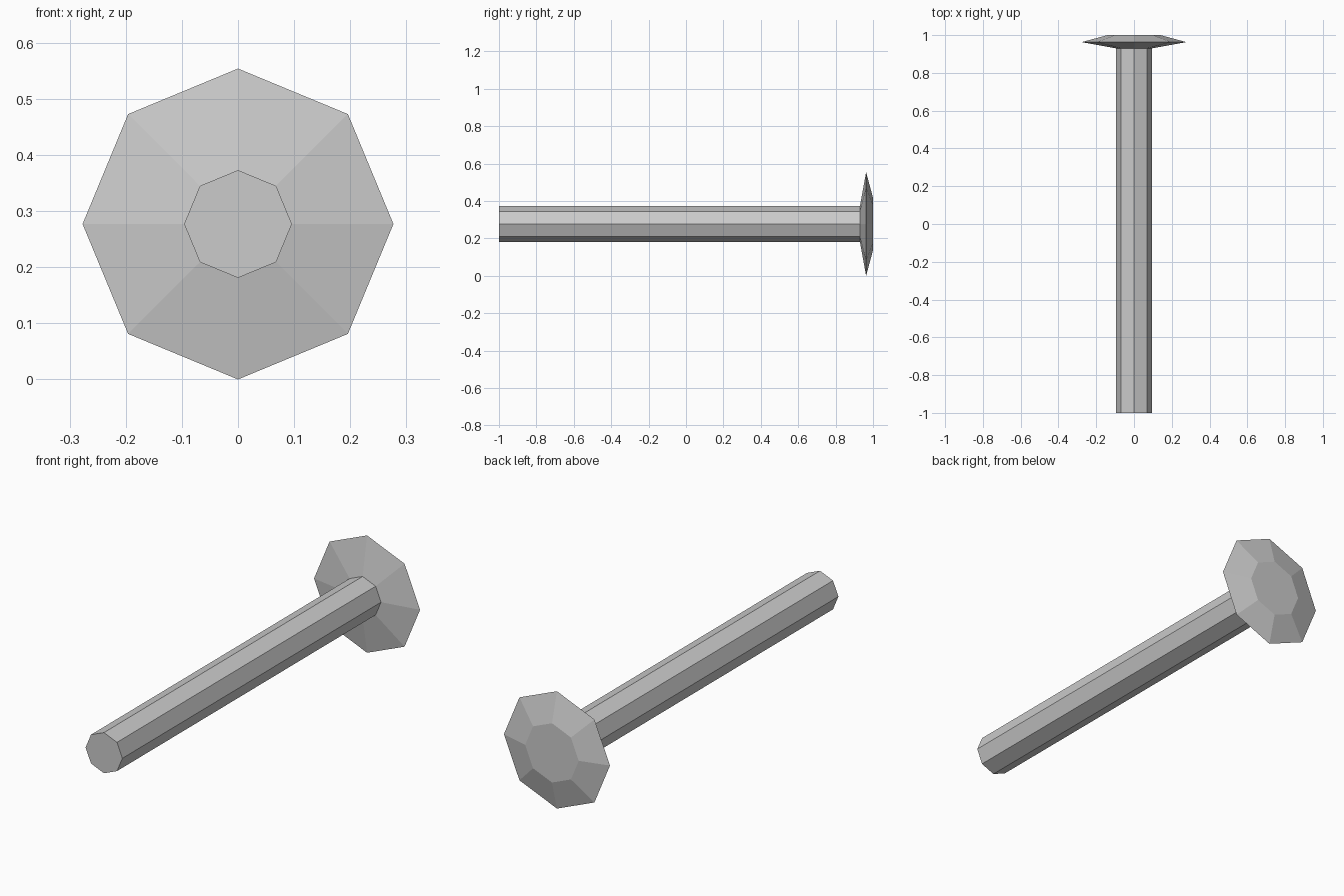
import bpy, bmesh
from math import cos, sin, pi

if "Cube" in bpy.data.objects:
    bpy.data.objects.remove(bpy.data.objects["Cube"])

SIDES = 8
AXIS_Z = 0.277


def lathe(name, profile, cap_start=False, cap_end=False):
    """Sweep (y, radius) points into an octagonal solid along the y axis."""
    bm = bmesh.new()
    rings = [[bm.verts.new((r * cos(2 * pi * i / SIDES), y, AXIS_Z + r * sin(2 * pi * i / SIDES)))
              for i in range(SIDES)] for y, r in profile]
    for a, b in zip(rings, rings[1:]):
        for i in range(SIDES):
            j = (i + 1) % SIDES
            bm.faces.new((a[i], b[i], b[j], a[j]))
    if cap_start:
        bm.faces.new(rings[0])
    if cap_end:
        bm.faces.new(rings[-1][::-1])
    mesh = bpy.data.meshes.new(name)
    bm.to_mesh(mesh)
    bm.free()
    obj = bpy.data.objects.new(name, mesh)
    bpy.context.collection.objects.link(obj)
    return obj


# Long octagonal shaft, closed at the front
lathe("shaft", [(-1.0, 0.096), (0.93, 0.096)], cap_start=True)

# Flared head: thin sharp rim with a smaller flat back
lathe("head", [(0.93, 0.096), (0.963, 0.277), (1.0, 0.14)], cap_end=True)
